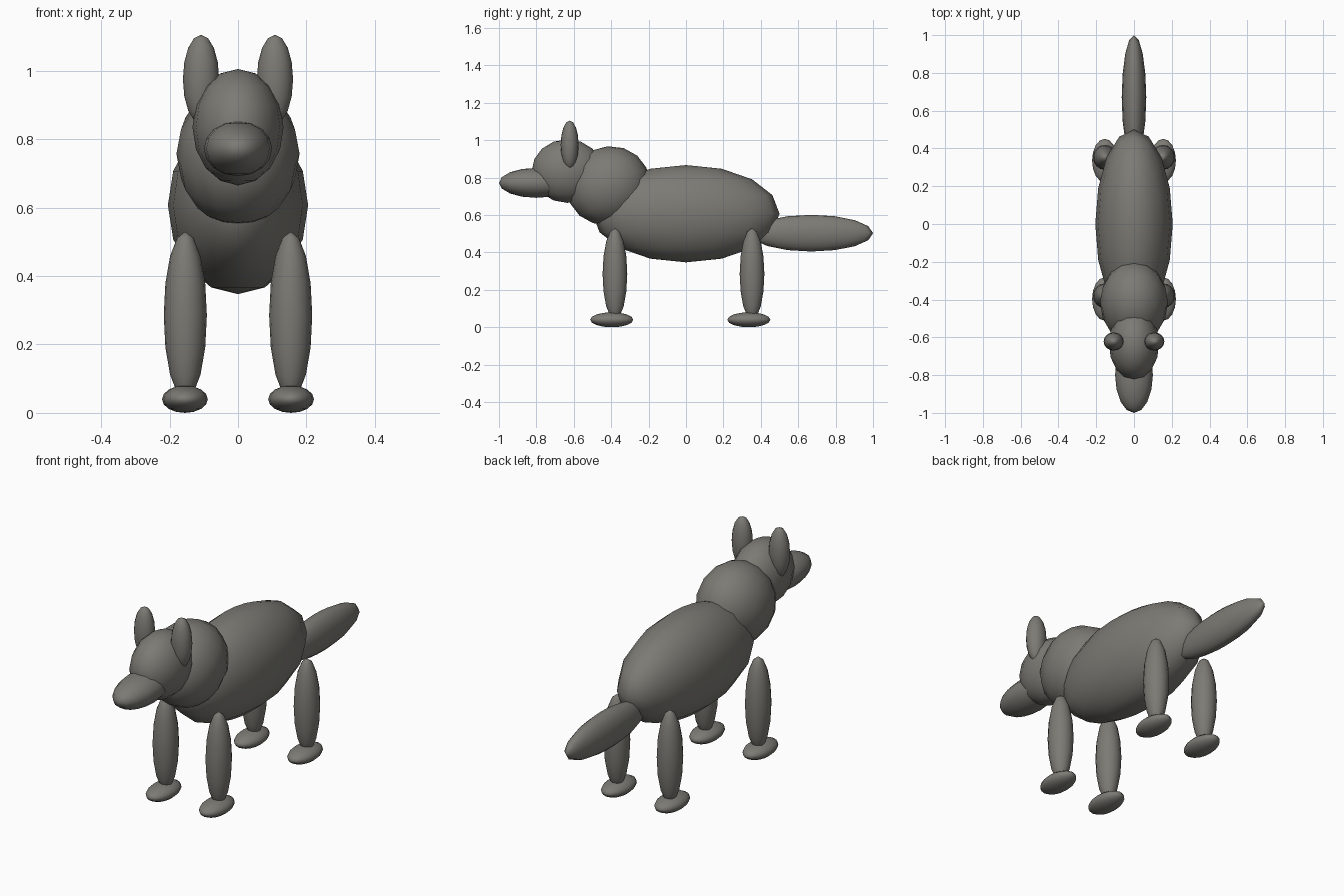
import bpy
import math

if "Cube" in bpy.data.objects:
    bpy.data.objects.remove(bpy.data.objects["Cube"])

fur = bpy.data.materials.new("grey_fur")
fur.diffuse_color = (0.2, 0.195, 0.175, 1)
fur.use_nodes = True
fur.node_tree.nodes["Principled BSDF"].inputs["Base Color"].default_value = fur.diffuse_color


def ellipsoid(name, centre, radii, tilt=0.0):
    """Low-poly smooth ellipsoid, optionally pitched about x (degrees)."""
    bpy.ops.mesh.primitive_uv_sphere_add(segments=16, ring_count=8, radius=1,
                                         location=centre,
                                         rotation=(math.radians(tilt), 0, 0))
    ob = bpy.context.object
    ob.name = name
    ob.scale = radii
    ob.data.materials.append(fur)
    bpy.ops.object.shade_smooth()
    return ob


# Trunk, neck and head along the centre line
ellipsoid("body", (0, 0, 0.607), (0.205, 0.5, 0.26))
ellipsoid("neck", (0, -0.415, 0.757), (0.18, 0.225, 0.208), 25)
ellipsoid("head", (0, -0.635, 0.835), (0.133, 0.19, 0.17))
ellipsoid("muzzle", (0, -0.8, 0.772), (0.1, 0.2, 0.08))
ellipsoid("tail", (0, 0.67, 0.503), (0.065, 0.33, 0.098))

# Paired parts
for side, s in (("left", 1), ("right", -1)):
    ellipsoid(f"{side}_ear", (s * 0.108, -0.622, 0.975), (0.053, 0.048, 0.13))
    for end, y in (("front", -0.38), ("rear", 0.353)):
        ellipsoid(f"{side}_{end}_leg", (s * 0.154, y, 0.285), (0.063, 0.066, 0.245))
        ellipsoid(f"{side}_{end}_foot", (s * 0.155, y - 0.017, 0.04), (0.067, 0.115, 0.04))
